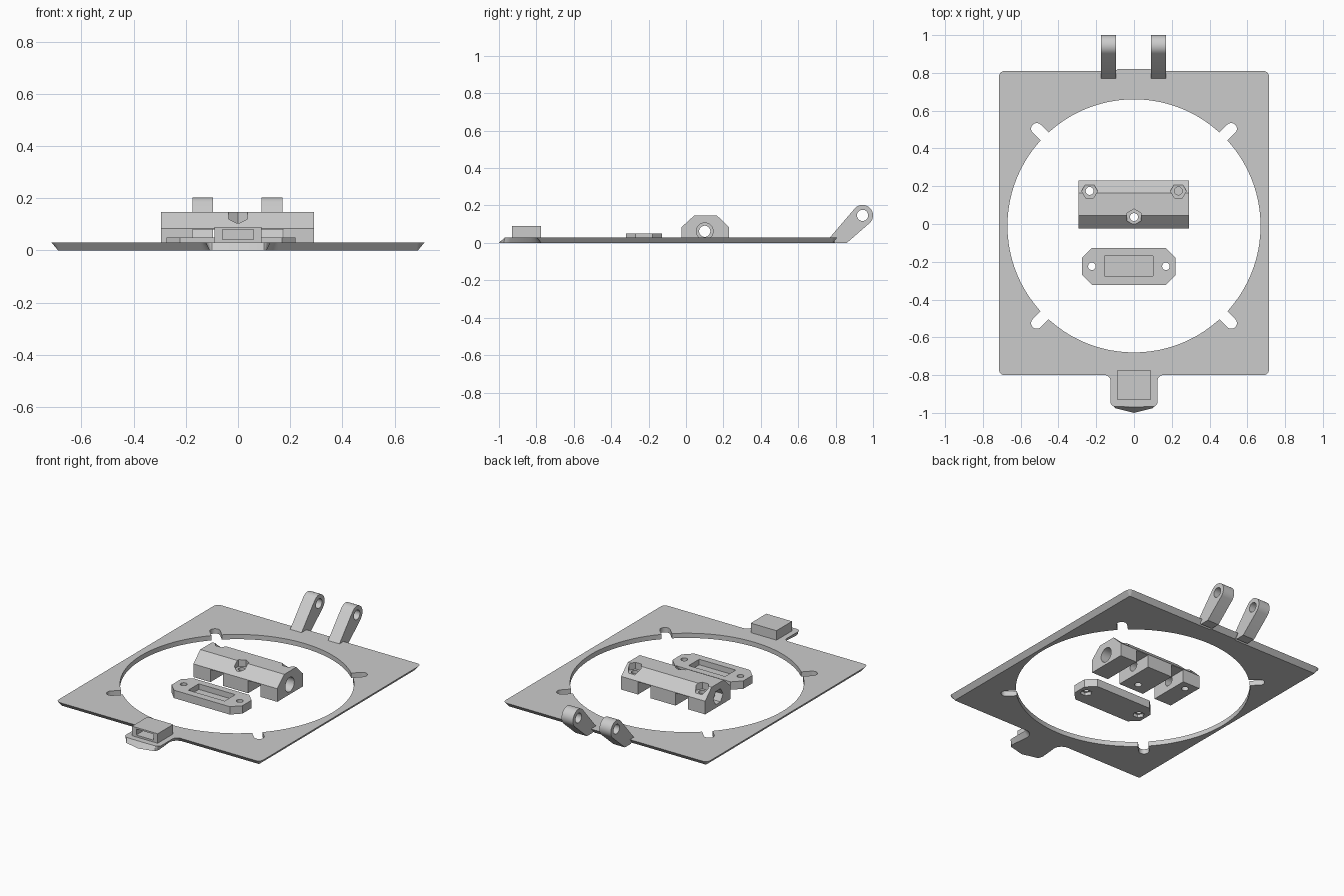
import bpy, bmesh
from math import sin, cos, pi, radians
from mathutils import Vector

if "Cube" in bpy.data.objects:
    bpy.data.objects.remove(bpy.data.objects["Cube"])

grey = bpy.data.materials.new("plain grey")
grey.use_nodes = True
grey.diffuse_color = (0.6, 0.6, 0.6, 1)
grey.node_tree.nodes["Principled BSDF"].inputs["Base Color"].default_value = (0.6, 0.6, 0.6, 1)


def arc(cx, cy, r, start, end, n=6):
    return [(cx + r * cos(radians(start + (end - start) * i / n)),
             cy + r * sin(radians(start + (end - start) * i / n))) for i in range(n + 1)]


def ring(cx, cy, r, n=32, turn=0):
    return arc(cx, cy, r, turn, turn + 360, n)[:-1]


def rect(x0, x1, y0, y1):
    return [(x0, y0), (x1, y0), (x1, y1), (x0, y1)]


def prism(name, low, lo, hi, axis="z", high=None):
    """Loft between two outlines with equal point counts, along z or x."""
    bm = bmesh.new()
    place = (lambda p, h: (p[0], p[1], h)) if axis == "z" else (lambda p, h: (h, p[0], p[1]))
    a = [bm.verts.new(place(p, lo)) for p in low]
    b = [bm.verts.new(place(p, hi)) for p in (high or low)]
    bm.faces.new(a[::-1])
    bm.faces.new(b)
    for i in range(len(a)):
        j = (i + 1) % len(a)
        bm.faces.new((a[i], a[j], b[j], b[i]))
    bmesh.ops.recalc_face_normals(bm, faces=bm.faces)
    mesh = bpy.data.meshes.new(name)
    bm.to_mesh(mesh)
    bm.free()
    mesh.materials.append(grey)
    ob = bpy.data.objects.new(name, mesh)
    bpy.context.collection.objects.link(ob)
    return ob


def activate(ob):
    bpy.ops.object.select_all(action="DESELECT")
    ob.select_set(True)
    bpy.context.view_layer.objects.active = ob


def cut(ob, *args, **kw):
    cutter = prism("cutter", *args, **kw)
    cutter.hide_render = True
    mod = ob.modifiers.new("cut", "BOOLEAN")
    mod.operation, mod.solver, mod.object = "DIFFERENCE", "EXACT", cutter
    activate(ob)
    bpy.ops.object.modifier_apply(modifier=mod.name)
    bpy.data.objects.remove(cutter)


# Frame plate with front tab: the bottom outline is inset, the tab tip leans out
def frame_outline(inset, lip, tip):
    half = [(0, tip)]
    corner = arc(0.1, -0.94, 0.025 - inset * 0.6, -90, 0)
    half += [(x, y - lip * (1 - i / 6)) for i, (x, y) in enumerate(corner)]
    half += arc(0.155, -0.83, 0.03 + inset, 180, 90)
    half += arc(0.685, -0.77, 0.03 - inset, -90, 0)
    half += arc(0.685, 0.78, 0.03 - inset, 0, 90)
    half += [(0.1, 0.81 - inset), (0.085, 0.82 - inset), (0, 0.82 - inset)]
    return half + [(-x, y) for x, y in half[-2:0:-1]]


frame = prism("frame_plate", frame_outline(0.025, 0.025, -1.0), 0, 0.03,
              high=frame_outline(0, 0.002, -0.968))
cut(frame, ring(0, -0.01, 0.67, 96), -0.1, 0.1)

# Four diagonal slots around the opening
for k in range(4):
    turn = 45 + 90 * k
    d = Vector((cos(radians(turn)), sin(radians(turn))))
    n = Vector((-d.y, d.x)) * 0.03
    mid = Vector((0, -0.01))
    slot = [tuple(mid + d * 0.6 + n), tuple(mid + d * 0.6 - n)]
    end = mid + d * 0.728
    cut(frame, slot + arc(end.x, end.y, 0.03, turn - 90, turn + 90, 10), -0.1, 0.1)

# Hollow catch box on the tab
box = prism("catch_box", rect(-0.09, 0.09, -0.93, -0.775), 0.03, 0.09)
cut(box, rect(-1.0, -0.8, 0.042, 0.08), -0.06, 0.06, axis="x")

# Hinge arms
arms = []
for name, x in (("right_hinge_arm", -0.175), ("left_hinge_arm", 0.09)):
    profile = [(0.77, 0.03), (0.8, 0), (0.86, 0)] + arc(0.944, 0.147, 0.056, -45, 137, 16)
    arm = prism(name, profile, x, x + 0.08, axis="x")
    cut(arm, ring(0.944, 0.147, 0.03), x - 0.1, x + 0.2, axis="x")
    arms.append(arm)

# Hinge block: chamfered bar with pin bore, knuckle gaps and nut pockets
block = prism("hinge_block", [(-0.025, 0), (0.23, 0), (0.23, 0.083), (0.165, 0.147),
                              (0.045, 0.147), (-0.025, 0.083)], -0.295, 0.292, axis="x")
for x in (-0.175, 0.088):
    cut(block, rect(x, x + 0.087, -0.2, 0.4), -0.1, 0.079)
cut(block, ring(0.1, 0.062, 0.03), -0.5, 0.5, axis="x")
cut(block, ring(0.1, 0.062, 0.045), 0.22, 0.5, axis="x")
cut(block, ring(0.1, 0.062, 0.048, 6), -0.5, -0.245, axis="x")
for x, y, turn, floor in ((-0.235, 0.175, 0, -0.1), (0, 0.037, 30, -0.1), (0.235, 0.175, 0, 0.08)):
    cut(block, ring(x, y, 0.042, 6, turn), 0.105, 0.3)
    cut(block, ring(x, y, 0.021, 20), floor, 0.3)

# Strike plate with a recess, screw holes and nut pockets below
x0, x1, y0, y1, c = -0.275, 0.22, -0.322, -0.127, 0.052
strike = prism("strike_plate", [(x0 + c, y0), (x1 - c, y0), (x1, y0 + c), (x1, y1 - c),
                                (x1 - c, y1), (x0 + c, y1), (x0, y1 - c), (x0, y0 + c)], 0, 0.05)
cut(strike, rect(-0.155, 0.1, -0.275, -0.17), 0.015, 0.2)
for x in (-0.223, 0.169):
    cut(strike, ring(x, -0.224, 0.02, 20), -0.1, 0.2)
    cut(strike, ring(x, -0.224, 0.034, 6), -0.1, 0.02)

# Smooth the round walls, keep the edges crisp
for ob in [frame, box, block, strike] + arms:
    activate(ob)
    bpy.ops.object.shade_smooth_by_angle(angle=radians(25))
